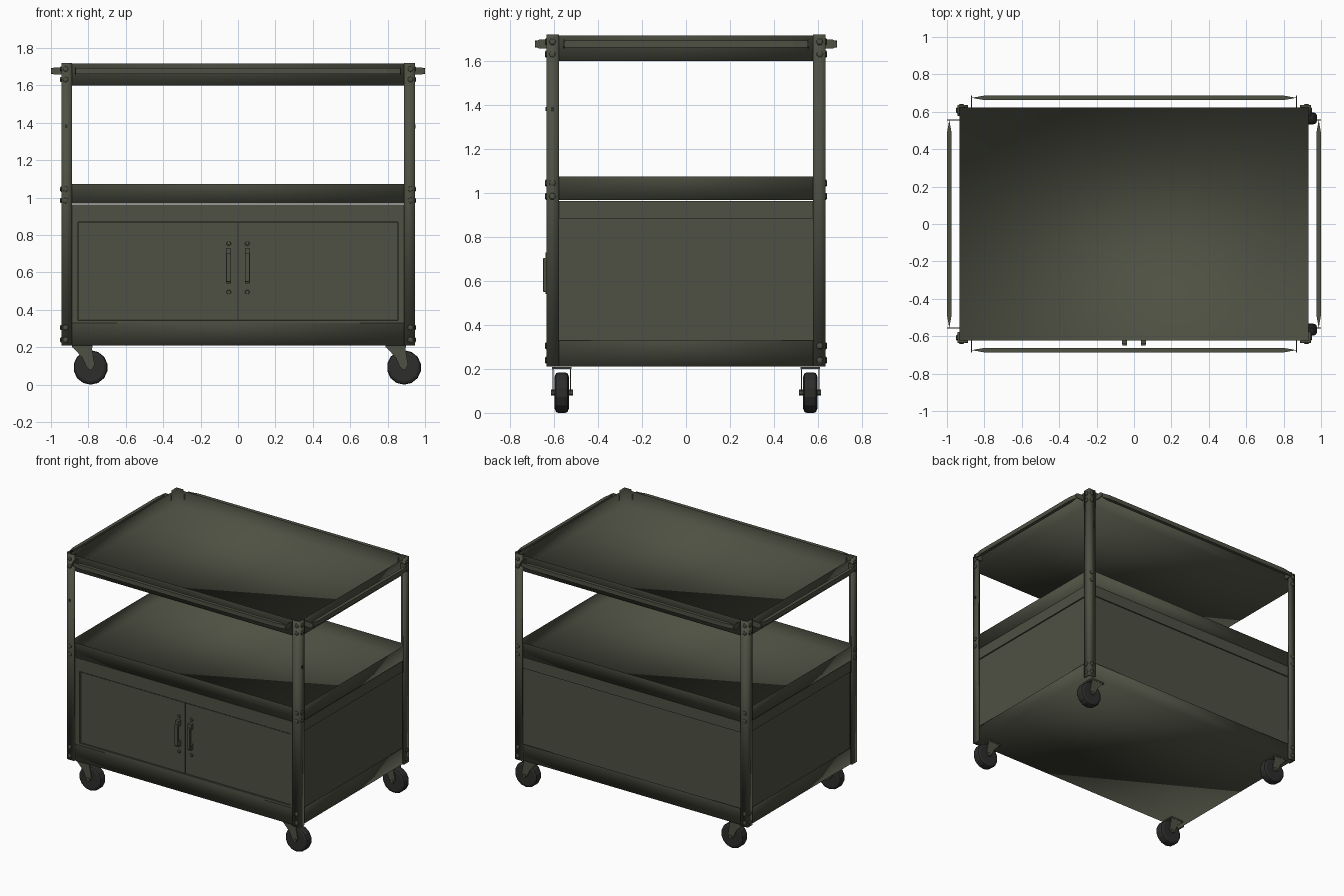
import bpy, bmesh, math
from mathutils import Matrix, Vector

cube = bpy.data.objects.get("Cube")
if cube:
    bpy.data.objects.remove(cube, do_unlink=True)


def material(name, rgb):
    m = bpy.data.materials.new(name)
    m.use_nodes = True
    m.diffuse_color = (*rgb, 1)
    bsdf = m.node_tree.nodes["Principled BSDF"]
    bsdf.inputs["Base Color"].default_value = (*rgb, 1)
    bsdf.inputs["Roughness"].default_value = 0.7
    return m


olive = material("olive paint", (0.077, 0.081, 0.056))
dark_olive = material("dark olive seam", (0.03, 0.032, 0.022))
rubber = material("dark rubber", (0.026, 0.026, 0.025))


def finish(name, bm, mat, smooth=False):
    for f in bm.faces:
        f.smooth = smooth
    mesh = bpy.data.meshes.new(name)
    bm.to_mesh(mesh)
    bm.free()
    mesh.materials.append(mat)
    obj = bpy.data.objects.new(name, mesh)
    bpy.context.collection.objects.link(obj)


def box(name, lo, hi, mat=olive, bevel=0, open_top=False):
    """A box, or with open_top a softly shaded sheet metal pan."""
    lo, hi = Vector(lo), Vector(hi)
    bm = bmesh.new()
    bmesh.ops.create_cube(bm, size=1, matrix=Matrix.Translation((lo + hi) / 2)
                          @ Matrix.Diagonal((*(hi - lo), 1)))
    if bevel:
        bmesh.ops.bevel(bm, geom=bm.edges[:], offset=bevel, segments=2,
                        affect='EDGES', profile=0.5)
    if open_top:
        lid = max(bm.faces, key=lambda f: f.calc_center_median().z)
        bmesh.ops.delete(bm, geom=[lid], context='FACES_ONLY')
    finish(name, bm, mat, open_top)


def prism(name, points, sweep, smooth=False):
    """Sweep a flat outline along a vector."""
    bm = bmesh.new()
    face = bm.faces.new([bm.verts.new(p) for p in points])
    moved = bmesh.ops.extrude_face_region(bm, geom=[face])["geom"]
    bmesh.ops.translate(bm, vec=sweep, verts=[v for v in moved if isinstance(v, bmesh.types.BMVert)])
    bmesh.ops.recalc_face_normals(bm, faces=bm.faces)
    finish(name, bm, olive, smooth)


def lathe(name, profile, centre, axis, sides, mat=olive):
    """Revolve (distance along axis, radius) pairs around an axis."""
    turn = Vector((0, 0, 1)).rotation_difference(Vector(axis)).to_matrix()
    bm = bmesh.new()
    rings = []
    for t, r in profile:
        angles = [math.tau * (i + 0.5) / sides for i in range(sides)]
        rings.append([bm.verts.new(Vector(centre) + turn @ Vector(
            (r * math.cos(a), r * math.sin(a), t))) for a in angles])
    for a, b in zip(rings, rings[1:]):
        for i in range(sides):
            j = (i + 1) % sides
            bm.faces.new((a[i], a[j], b[j], b[i]))
    bm.faces.new(rings[0][::-1])
    bm.faces.new(rings[-1])
    bmesh.ops.recalc_face_normals(bm, faces=bm.faces)
    finish(name, bm, mat)


# Shelves: open sheet metal pans with raised rims
for name, low, high in (("bottom_shelf", 0.21, 0.33), ("middle_shelf", 0.968, 1.074),
                        ("top_shelf", 1.60, 1.716)):
    box(name, (-0.932, -0.622, low), (0.932, 0.622, high), open_top=True)

# Cabinet body, slightly recessed under a folded strip below the middle shelf
box("cabinet_body", (-0.914, -0.6, 0.22), (0.914, 0.606, 0.96))
box("cabinet_strip", (-0.924, -0.6, 0.883), (0.924, 0.615, 0.964))

# Front face frame around the recessed doors
box("front_frame_top", (-0.9, -0.617, 0.87), (0.9, -0.595, 0.964))
box("front_frame_bottom", (-0.9, -0.617, 0.3), (0.9, -0.595, 0.343))
box("door_seam", (-0.857, -0.604, 0.341), (0.857, -0.599, 0.872), dark_olive)
for s, side in ((-1, "right"), (1, "left")):
    x0, x1 = sorted((s * 0.855, s * 0.9))
    box(side + "_front_frame", (x0, -0.617, 0.34), (x1, -0.595, 0.873))
    x0, x1 = sorted((s * 0.003, s * 0.849))
    box(side + "_door", (x0, -0.61, 0.349), (x1, -0.6, 0.864))
    # Door pull: raised grip on two feet, with a screw above and below
    c = s * 0.05
    box(side + "_pull_grip", (c - 0.013, -0.65, 0.55), (c + 0.013, -0.634, 0.705), bevel=0.005)
    for z in (0.56, 0.71):
        box(side + "_pull_foot", (c - 0.013, -0.638, z - 0.02), (c + 0.013, -0.608, z + 0.02))
    for z in (0.495, 0.755):
        lathe(side + "_pull_screw", [(0, 0.013), (0.01, 0.01)], (c, -0.608, z), (0, -1, 0), 8)

# Corner posts of angle iron, with bolts through the flanges
W, X, Y, T = 0.057, 0.945, 0.635, 0.012
for sx, a in ((-1, "right"), (1, "left")):
    for sy, b in ((-1, "front"), (1, "back")):
        corner = b + "_" + a
        outline = [(0, 0), (W, 0), (W, T), (T, T), (T, W), (0, W)]
        prism(corner + "_post", [(sx * (X - u), sy * (Y - v), 0.21) for u, v in outline],
              (0, 0, 1.51), smooth=True)
        profile = [(0, 0.016), (0.004, 0.015), (0.007, 0.008)]
        for z in (0.24, 0.305, 0.985, 1.045, 1.632, 1.688):
            lathe(corner + "_bolt", profile, (sx * 0.922, sy * Y, z), (0, sy, 0), 6)
        side_heights = (0.985, 1.045) if b == "front" else (0.24, 0.305)
        for z in (*side_heights, 1.632, 1.688):
            lathe(corner + "_side_bolt", profile, (sx * X, sy * 0.608, z), (sx, 0, 0), 6)
        # Casters, all trailing the same way
        px, py = sx * 0.838, sy * 0.565
        box(corner + "_caster_plate", (px - 0.05, py - 0.045, 0.2), (px + 0.06, py + 0.045, 0.209))
        fork = [(-0.05, 0.205), (0.055, 0.205), (0.072, 0.105), (0.055, 0.08),
                (0.03, 0.09), (0.005, 0.145)]
        for d in (-1, 1):
            prism(corner + "_caster_fork", [(px + u, py + d * 0.037, z) for u, z in fork],
                  (0, d * 0.006, 0))
        hub = (px + 0.05, py, 0.092)
        lathe(corner + "_wheel", [(-0.032, 0.074), (-0.026, 0.088), (-0.015, 0.092), (0.015, 0.092),
                                  (0.026, 0.088), (0.032, 0.074)], hub, (0, 1, 0), 14, rubber)
        lathe(corner + "_axle", [(-0.05, 0.014), (0.05, 0.014)], hub, (0, 1, 0), 6)

# Peg holes in the front posts
box("front_peg_hole", (-0.926, -0.638, 1.372), (-0.912, -0.634, 1.39), dark_olive)
box("side_peg_hole", (0.944, -0.613, 1.37), (0.948, -0.6, 1.39), dark_olive)


# Push bars with pointed ends, on thin brackets around the top
def push_bar(name, axis, out, half, wall, reach):
    axis, out = Vector(axis), Vector(out)
    lift = Vector((0, 0, 1.677))
    inner, middle = reach - 0.025, reach - 0.0125
    plan = [(-half, middle), (0.07 - half, inner), (half - 0.07, inner),
            (half, middle), (half - 0.07, reach), (0.07 - half, reach)]
    prism(name, [axis * u + out * v + lift - Vector((0, 0, 0.016)) for u, v in plan],
          (0, 0, 0.032))
    for d in (-1, 1):
        # Bracket ear narrows towards its outer end
        foot = axis * (d * half - 0.003) + lift
        ear = [(wall, -0.02), (reach - 0.018, -0.02), (reach, -0.01),
               (reach, 0.01), (reach - 0.018, 0.02), (wall, 0.02)]
        prism(name + "_bracket", [foot + out * u + Vector((0, 0, z)) for u, z in ear],
              axis * 0.006)


for s, side in ((-1, "front"), (1, "back")):
    push_bar(side + "_push_bar", (1, 0, 0), (0, s, 0), 0.868, 0.62, 0.687)
for s, side in ((-1, "right"), (1, "left")):
    push_bar(side + "_push_bar", (0, 1, 0), (s, 0, 0), 0.556, 0.93, 1.0)
